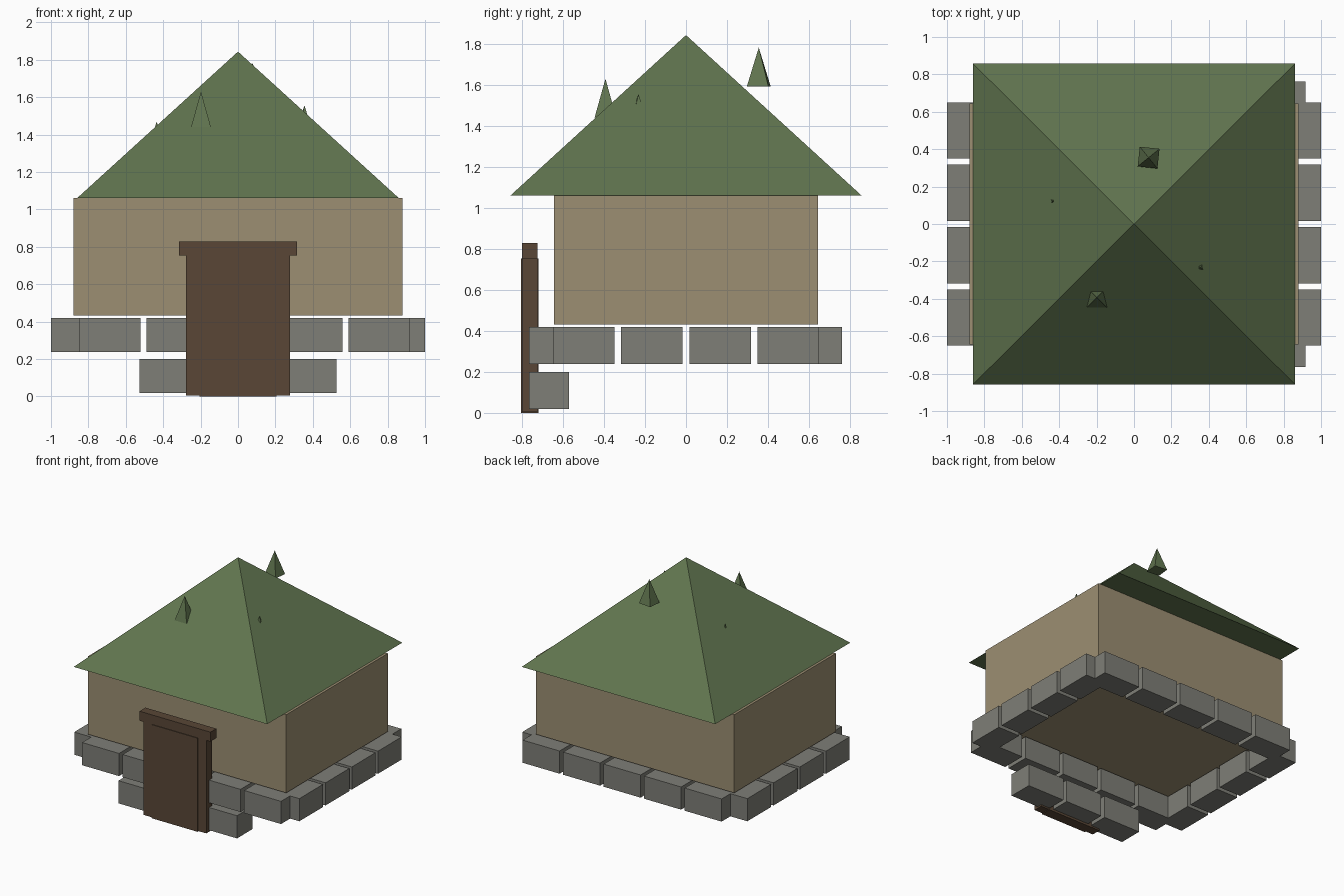
import bpy
import math

if "Cube" in bpy.data.objects:
    bpy.data.objects.remove(bpy.data.objects["Cube"])


def material(name, r, g, b):
    m = bpy.data.materials.new(name)
    m.diffuse_color = (r, g, b, 1)
    m.use_nodes = True
    m.node_tree.nodes["Principled BSDF"].inputs["Base Color"].default_value = m.diffuse_color
    return m


GREEN = material("roof green", 0.117, 0.175, 0.077)
STONE = material("stone grey", 0.21, 0.21, 0.185)
PLASTER = material("wall tan", 0.335, 0.275, 0.17)
WOOD = material("door brown", 0.10, 0.062, 0.037)


def box(name, x, y, z, mat):
    """Box spanning the given (low, high) ranges."""
    spans = (x, y, z)
    bpy.ops.mesh.primitive_cube_add(size=1, location=[(a + b) / 2 for a, b in spans])
    ob = bpy.context.object
    ob.name = name
    ob.scale = [b - a for a, b in spans]
    ob.data.materials.append(mat)
    return ob


def pyramid(name, x, y, half_x, half_y, z0, z1, mat, turn=0):
    """Four-sided closed pyramid."""
    verts = [(sx * half_x, sy * half_y, 0)
             for sx, sy in ((-1, -1), (1, -1), (1, 1), (-1, 1))] + [(0, 0, z1 - z0)]
    faces = [(3, 2, 1, 0)] + [(i, (i + 1) % 4, 4) for i in range(4)]
    me = bpy.data.meshes.new(name)
    me.from_pydata(verts, [], faces)
    me.materials.append(mat)
    ob = bpy.data.objects.new(name, me)
    ob.location = (x, y, z0)
    ob.rotation_euler.z = math.radians(turn)
    bpy.context.collection.objects.link(ob)
    return ob


# House body and roof
box("walls", (-0.88, 0.88), (-0.645, 0.645), (0.432, 1.06), PLASTER)
pyramid("roof", 0, 0, 0.86, 0.857, 1.06, 1.843, GREEN)

# Foundation stones: front and back rows
for label, y in (("front", (-0.765, -0.57)), ("back", (0.57, 0.762))):
    for i in range(5):
        x0 = -0.85 + i * 0.36
        box(f"{label}_stone_{i}", (x0, x0 + 0.328), y, (0.238, 0.42), STONE)

# Foundation stones: side rows
for label, x in (("left", (-1.0, -0.805)), ("right", (0.805, 1.0))):
    for i in range(4):
        y0 = -0.65 + i * 0.333
        box(f"{label}_stone_{i}", x, (y0, y0 + 0.301), (0.238, 0.42), STONE)

# Lower step stones
for i in (-1, 0, 1):
    box(f"step_stone_{i + 1}", (i * 0.362 - 0.165, i * 0.362 + 0.165),
        (-0.765, -0.57), (0.018, 0.2), STONE)

# Door panel, jambs and lintel
box("door_panel", (-0.205, 0.205), (-0.805, -0.72), (0, 0.752), WOOD)
for s, label in ((-1, "left"), (1, "right")):
    box(f"{label}_jamb", tuple(sorted((s * 0.205, s * 0.278))),
        (-0.80, -0.725), (0.005, 0.752), WOOD)
box("lintel", (-0.315, 0.315), (-0.80, -0.725), (0.752, 0.828), WOOD)

# Moss tufts on the roof: x, y, apex height, turn
tufts = [(-0.198, -0.393, 1.63, 0), (0.078, 0.355, 1.782, -6),
         (0.355, -0.232, 1.555, 10), (-0.435, 0.122, 1.47, 0)]
for i, (x, y, top, turn) in enumerate(tufts):
    pyramid(f"roof_tuft_{i}", x, y, 0.053, 0.053, top - 0.19, top, GREEN, turn)
